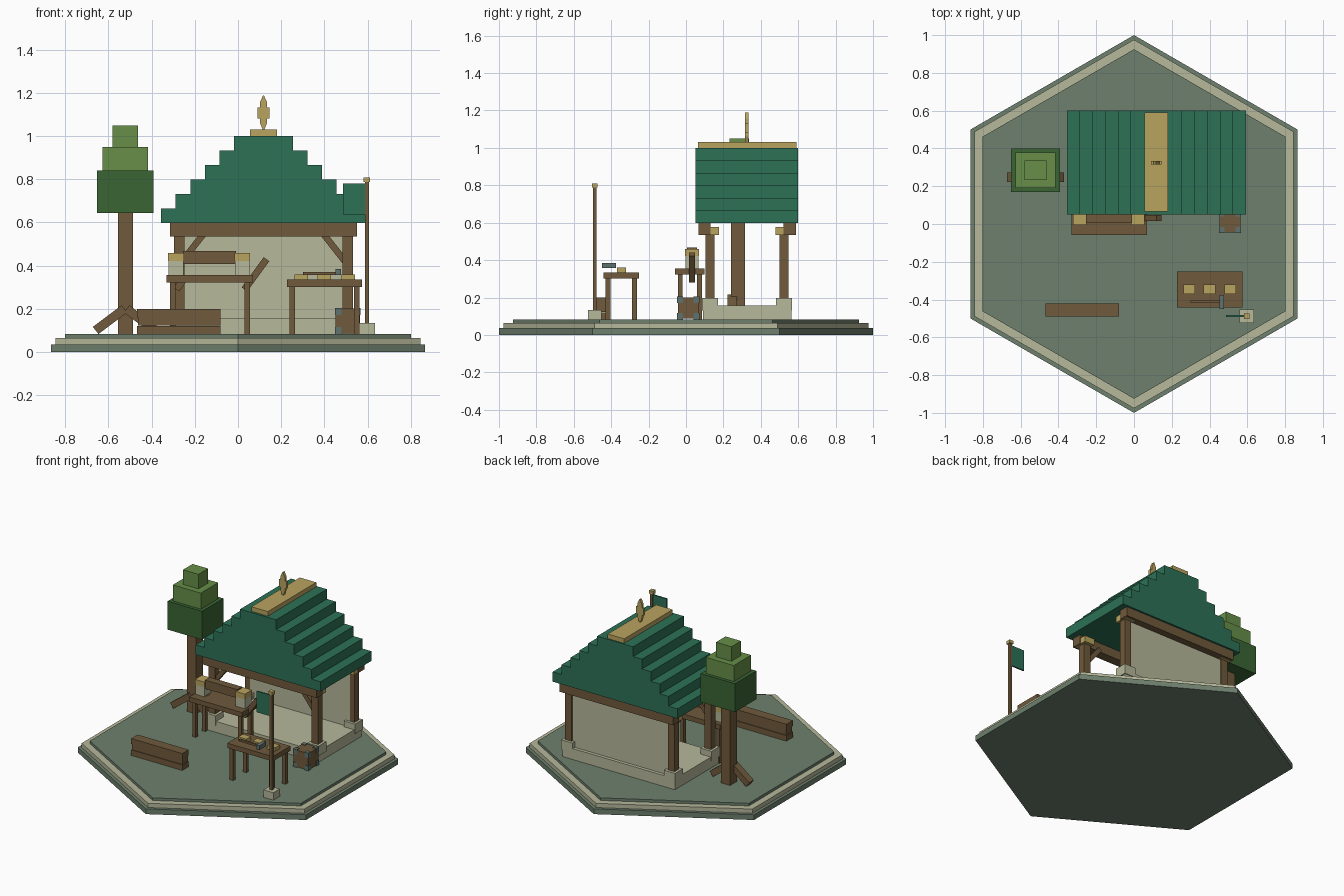
import bpy, bmesh, math
from mathutils import Vector, Matrix

if "Cube" in bpy.data.objects:
    bpy.data.objects.remove(bpy.data.objects["Cube"])


def colour(name, r, g, b):
    m = bpy.data.materials.new(name)
    m.diffuse_color = [((c / 255 + 0.055) / 1.055) ** 2.4 for c in (r, g, b)] + [1]
    m.use_nodes = True
    m.node_tree.nodes["Principled BSDF"].inputs["Base Color"].default_value = m.diffuse_color
    return m


MOSS = colour("moss_stone", 110, 128, 110)
SAND = colour("pale_stone", 182, 184, 154)
WOOD = colour("wood", 112, 90, 60)
ROOF = colour("roof_green", 45, 113, 86)
GOLD = colour("gold", 186, 164, 96)
LEAF = colour("light_leaf", 103, 143, 72)
DARK = colour("dark_leaf", 58, 101, 52)
STEEL = colour("slate_metal", 94, 114, 110)


def finish(name, bm, mat):
    bmesh.ops.recalc_face_normals(bm, faces=bm.faces)
    me = bpy.data.meshes.new(name)
    bm.to_mesh(me)
    bm.free()
    me.materials.append(mat)
    ob = bpy.data.objects.new(name, me)
    bpy.context.collection.objects.link(ob)
    return ob


def box(name, x, y, z, mat):
    """Box from (low, high) ranges on each axis."""
    size = Vector([r[1] - r[0] for r in (x, y, z)])
    mid = Vector([(r[0] + r[1]) / 2 for r in (x, y, z)])
    bm = bmesh.new()
    bmesh.ops.create_cube(bm, size=1, matrix=Matrix.Translation(mid) @ Matrix.Diagonal(size.to_4d()))
    return finish(name, bm, mat)


def mid_box(name, c, s, mat):
    """Box from centre and size."""
    return box(name, *[(c[i] - s[i] / 2, c[i] + s[i] / 2) for i in range(3)], mat)


def bar(name, a, b, thick, depth, mat):
    """Slanted bar in the xz plane between two points."""
    a, b = Vector(a), Vector(b)
    d = b - a
    bm = bmesh.new()
    bmesh.ops.create_cube(bm, size=1, matrix=Matrix.Translation((a + b) / 2)
                          @ Matrix.Rotation(-math.atan2(d.z, d.x), 4, 'Y')
                          @ Matrix.Diagonal((d.length, depth, thick, 1)))
    return finish(name, bm, mat)


def prism(name, pts, y0, y1, mat):
    """Front outline extruded along y."""
    bm = bmesh.new()
    f = bm.faces.new([bm.verts.new((x, y0, z)) for x, z in pts])
    ext = bmesh.ops.extrude_face_region(bm, geom=[f])
    bmesh.ops.translate(bm, vec=(0, y1 - y0, 0),
                        verts=[v for v in ext["geom"] if isinstance(v, bmesh.types.BMVert)])
    return finish(name, bm, mat)


# Hexagonal ground, three tiers
for name, r, z0, z1, mat in (("ground_base", 1.0, 0, 0.036, MOSS),
                             ("ground_kerb", 0.976, 0.036, 0.065, SAND),
                             ("ground_top", 0.925, 0.065, 0.083, MOSS)):
    bm = bmesh.new()
    bmesh.ops.create_cone(bm, cap_ends=True, segments=6, radius1=r, radius2=r, depth=z1 - z0,
                          matrix=Matrix.Translation((0, 0, (z0 + z1) / 2)))
    a = max(bm.verts, key=lambda v: v.co.y).co
    if abs(a.x) > 0.01:
        bmesh.ops.rotate(bm, verts=bm.verts, matrix=Matrix.Rotation(math.pi / 6, 3, 'Z'))
    finish(name, bm, mat)
G = 0.083
CX, CY = 0.118, 0.327

# Pavilion floor, back wall, beams and posts
box("floor_slab", (-0.31, 0.545), (0.09, 0.563), (G, 0.158), SAND)
box("back_wall", (-0.26, 0.50), (0.50, 0.54), (0.158, 0.536), SAND)
for sy in (-1, 1):
    mid_box("roof_beam", (CX, CY + sy * 0.228, 0.568), (0.865, 0.065, 0.065), WOOD)
    for sx in (-1, 1):
        x, y = CX + sx * 0.39, CY + sy * 0.198
        box("post", (x - 0.025, x + 0.025), (y - 0.024, y + 0.024), (0.158, 0.575), WOOD)
        mid_box("post_foot", (x, y, 0.164), (0.085, 0.086, 0.068), SAND)
        mid_box("post_cap", (x, y, 0.555), (0.075, 0.095, 0.042), GOLD)
for sx in (-1, 1):
    bar("brace", (CX + sx * 0.385, 0.127, 0.41), (CX + sx * 0.275, 0.127, 0.55), 0.03, 0.03, WOOD)

# Stepped gable roof: one mirrored stair outline
step = []
for i in range(6):
    h = 0.474 - 0.0675 * i
    step += [(h, 0.598 + 0.067 * i), (h, 0.598 + 0.067 * (i + 1))]
prism("stepped_roof", [(CX + h, z) for h, z in step] + [(CX - h, z) for h, z in reversed(step)],
      0.05, 0.60, ROOF)
box("ridge_cap", (0.056, 0.181), (0.065, 0.59), (1.0, 1.031), GOLD)
fin = [(0.004, 1.03), (0.016, 1.06), (0.016, 1.082), (0.028, 1.082), (0.028, 1.132),
       (0.016, 1.132), (0.016, 1.158), (0.002, 1.188)]
prism("finial", [(CX + w, z) for w, z in fin] + [(CX - w, z) for w, z in reversed(fin)],
      0.316, 0.334, GOLD)

# Tree with cube foliage and two roots
box("trunk", (-0.555, -0.487), (0.24, 0.315), (G, 0.65), WOOD)
for s in (-1, 1):
    bar("root", (-0.521 + s * 0.005, 0.248, 0.20), (-0.521 + s * 0.138, 0.248, 0.10), 0.042, 0.05, WOOD)
for name, w, d, z0, z1, mat in (("foliage_low", 0.26, 0.232, 0.645, 0.84, DARK),
                                ("foliage_mid", 0.212, 0.188, 0.84, 0.95, LEAF),
                                ("foliage_top", 0.117, 0.104, 0.95, 1.05, LEAF)):
    box(name, (-0.522 - w / 2, -0.522 + w / 2), (0.285 - d / 2, 0.285 + d / 2), (z0, z1), mat)


def table(name, x, y, z, inset):
    box(name + "_top", x, y, z, WOOD)
    for px in (x[0] + inset, x[1] - inset):
        for py in (y[0] + inset, y[1] - inset):
            box(name + "_leg", (px - 0.013, px + 0.013), (py - 0.013, py + 0.013), (G, z[0]), WOOD)


# Workbench carrying a log on two capped stone blocks
table("workbench", (-0.33, 0.07), (-0.058, 0.10), (0.323, 0.356), 0.027)
for x in (-0.287, 0.02):
    mid_box("block_stone", (x, 0.032, 0.389), (0.07, 0.07, 0.066), SAND)
    mid_box("block_cap", (x, 0.032, 0.44), (0.072, 0.076, 0.037), GOLD)
box("bench_log", (-0.255, -0.01), (0.006, 0.058), (0.408, 0.467), WOOD)
bar("bench_arm", (0.03, 0.032, 0.29), (0.132, 0.032, 0.43), 0.032, 0.033, WOOD)
bar("bench_arm_short", (-0.285, 0.032, 0.29), (-0.24, 0.032, 0.352), 0.032, 0.033, WOOD)

# Tool table with ingots and a hammer
table("tool_table", (0.228, 0.574), (-0.442, -0.252), (0.302, 0.335), 0.024)
for x in (0.292, 0.4, 0.51):
    mid_box("ingot", (x, -0.345, 0.347), (0.062, 0.05, 0.025), GOLD)
box("hammer_handle", (0.30, 0.46), (-0.418, -0.404), (0.357, 0.371), WOOD)
box("hammer_head", (0.452, 0.477), (-0.45, -0.375), (0.357, 0.385), STEEL)

# Crate with metal corners
C = Vector((0.508, 0.012, 0.144))
mid_box("crate", C, (0.112, 0.112, 0.114), WOOD)
for sx in (-1, 1):
    for sy in (-1, 1):
        for sz in (-1, 1):
            mid_box("crate_corner", C + 0.044 * Vector((sx, sy, sz)), (0.03, 0.03, 0.034), STEEL)

# Stacked timber
for i, (x0, x1) in enumerate(((-0.468, -0.08), (-0.464, -0.082), (-0.468, -0.08))):
    z = G + 0.039 * i
    inset = 0.004 * (i % 2)
    box("timber", (x0, x1), (-0.49 + inset, -0.42 - inset), (z, z + 0.038), WOOD)

# Flag on a pole
mid_box("flag_base", (0.597, -0.488, 0.108), (0.075, 0.07, 0.052), SAND)
mid_box("flag_pole", (0.597, -0.488, 0.46), (0.019, 0.019, 0.66), WOOD)
mid_box("pole_cap", (0.597, -0.488, 0.798), (0.03, 0.03, 0.022), GOLD)
box("flag", (0.487, 0.589), (-0.493, -0.483), (0.636, 0.78), ROOF)
